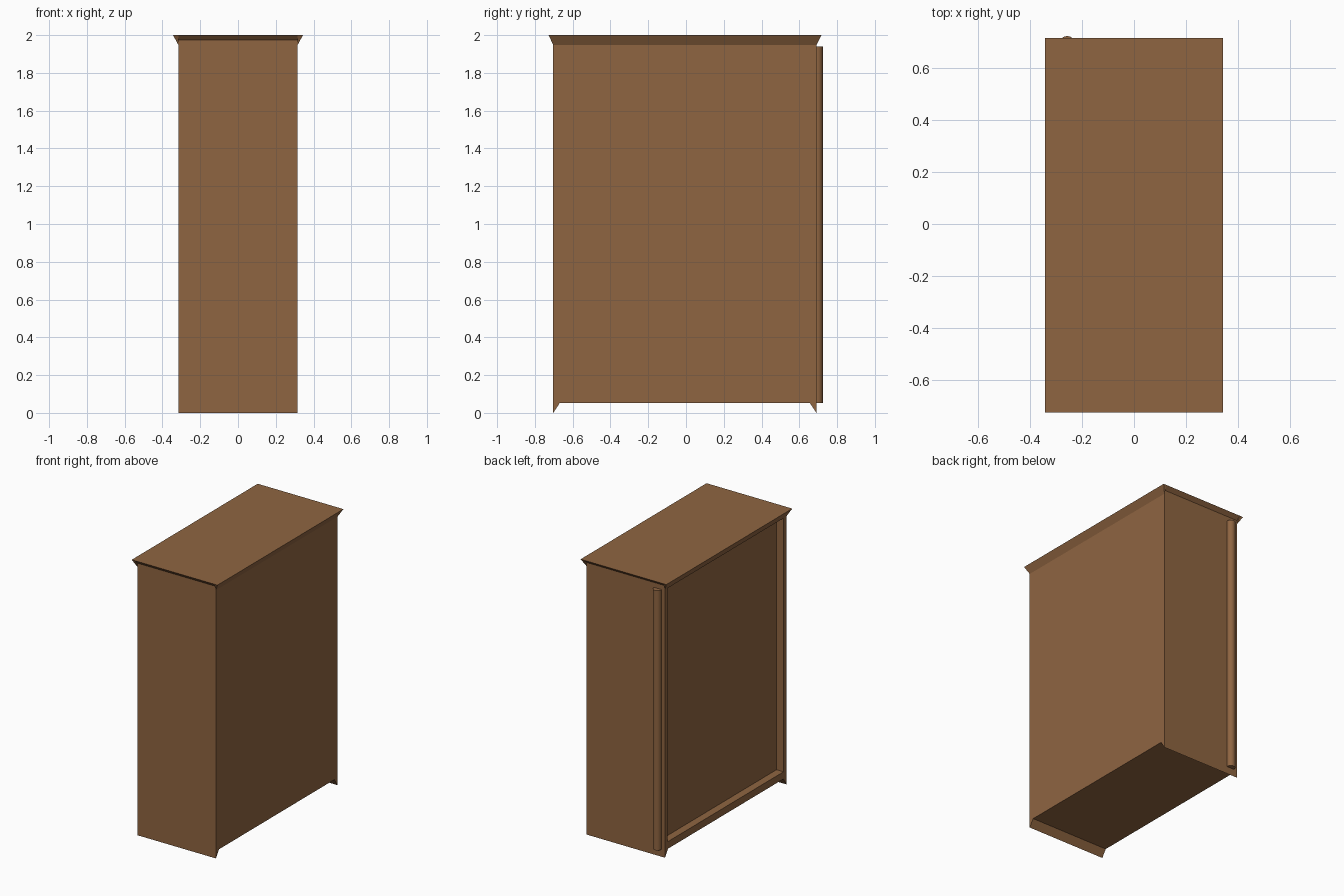
import bpy, bmesh, math
from mathutils import Vector

if "Cube" in bpy.data.objects:
    bpy.data.objects.remove(bpy.data.objects["Cube"])

wood = bpy.data.materials.new("brown_wood")
wood.diffuse_color = (0.275, 0.130, 0.053, 1)
wood.use_nodes = True
wood.node_tree.nodes["Principled BSDF"].inputs["Base Color"].default_value = wood.diffuse_color


def finish(name, bm):
    bmesh.ops.recalc_face_normals(bm, faces=bm.faces[:])
    me = bpy.data.meshes.new(name)
    bm.to_mesh(me)
    bm.free()
    me.materials.append(wood)
    ob = bpy.data.objects.new(name, me)
    bpy.context.collection.objects.link(ob)
    return ob


W = 0.315                     # half width of the cabinet
Y0, Y1 = -0.703, 0.69         # carcass ends
T0, T1 = -0.727, 0.717        # top overhang ends

# Carcass: side profile with wedge feet and flared top, extruded across x
profile = [(Y0, 0), (Y0 + 0.035, 0.053), (Y1 - 0.035, 0.053), (Y1, 0),
           (Y1, 1.974), (T1, 2), (T0, 2), (Y0, 1.974)]
bm = bmesh.new()
face = bm.faces.new([bm.verts.new((-W, y, z)) for y, z in profile])
ext = bmesh.ops.extrude_face_region(bm, geom=[face])
bmesh.ops.translate(bm, vec=(2 * W, 0, 0),
                    verts=[v for v in ext["geom"] if isinstance(v, bmesh.types.BMVert)])
carcass = finish("cabinet_body", bm)

# Recess that holds the door on the -x side
bm = bmesh.new()
bmesh.ops.create_cube(bm, size=1)
for v in bm.verts:
    v.co = Vector((-0.359 + v.co.x * 0.2, -0.004 + v.co.y * 1.328, 1.025 + v.co.z * 1.84))
cutter = finish("door_recess_cutter", bm)
mod = carcass.modifiers.new("door_recess", "BOOLEAN")
mod.operation = "DIFFERENCE"
mod.solver = "EXACT"
mod.object = cutter
bpy.context.view_layer.objects.active = carcass
carcass.select_set(True)
bpy.ops.object.modifier_apply(modifier=mod.name)
bpy.data.objects.remove(cutter)

# Flared cornice along both long sides
for side, label in ((-1, "left"), (1, "right")):
    bm = bmesh.new()
    for x, ya, yb, z in ((W, Y0, Y1, 1.947), (W, T0, T1, 2), (0.344, T0, T1, 2)):
        for y in (ya, yb):
            bm.verts.new((side * x, y, z))
    bmesh.ops.convex_hull(bm, input=bm.verts[:])
    finish(label + "_cornice", bm)

# Tall round hinge post showing through the +y end
bm = bmesh.new()
bmesh.ops.create_cone(bm, cap_ends=True, segments=16, radius1=0.03, radius2=0.03, depth=1.885)
bmesh.ops.translate(bm, verts=bm.verts[:], vec=(-0.258, 0.695, 0.996))
hinge = finish("door_hinge", bm)
bpy.ops.object.select_all(action="DESELECT")
hinge.select_set(True)
bpy.context.view_layer.objects.active = hinge
bpy.ops.object.shade_smooth_by_angle(angle=math.radians(40))
